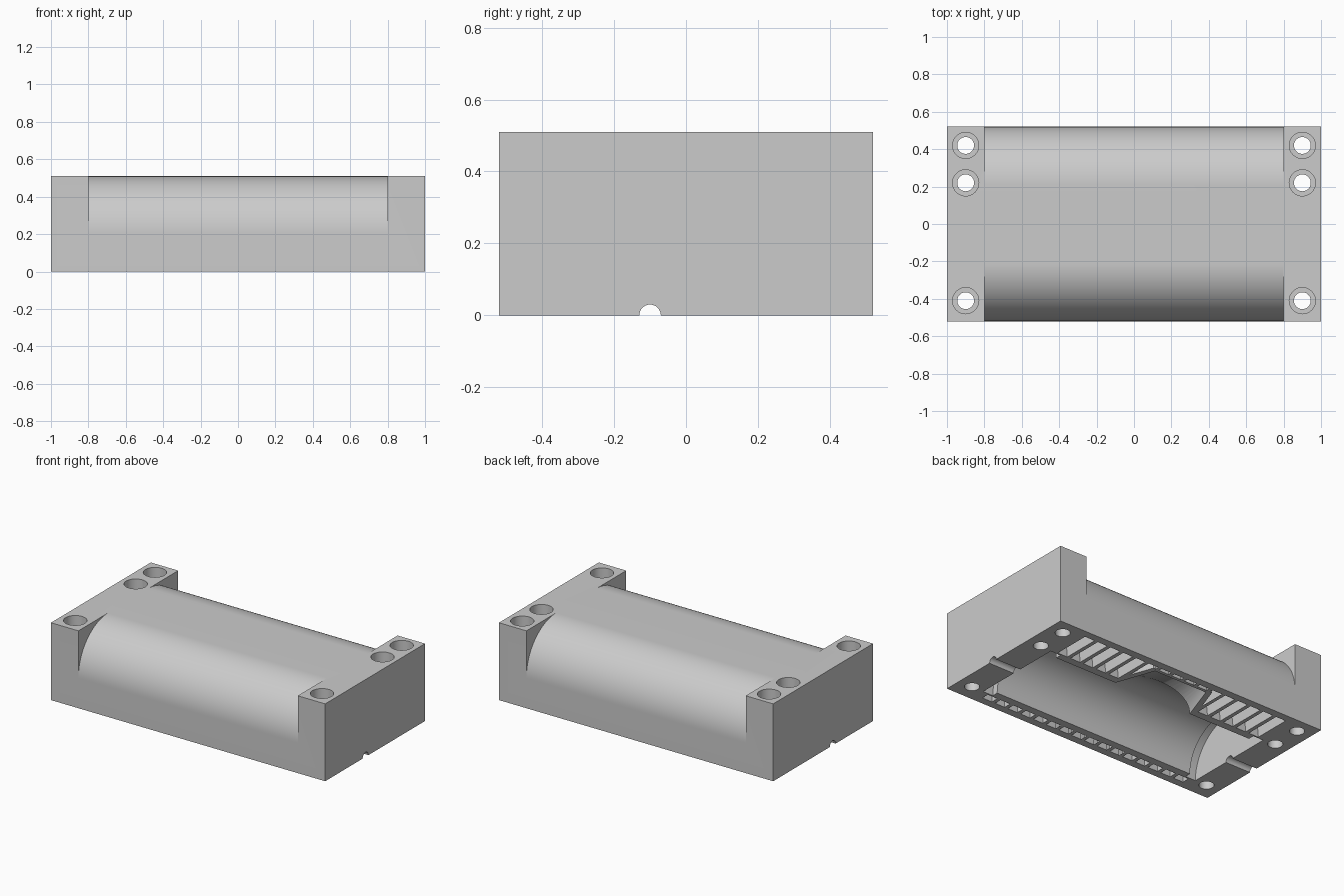
import bpy, bmesh, math
from mathutils import Matrix, Vector

cube = bpy.data.objects.get("Cube")
if cube:
    bpy.data.objects.remove(cube, do_unlink=True)

# Main dimensions
W, D, H = 1.0, 0.52, 0.51      # half width, half depth, height
AXIS_Y = -0.10                 # cavity axis
ROUND = 0.31                   # shoulder radius
WALL = 0.05                    # skin thickness around the rib bays


def make_object(name, bm):
    bmesh.ops.recalc_face_normals(bm, faces=bm.faces)
    mesh = bpy.data.meshes.new(name)
    bm.to_mesh(mesh)
    bm.free()
    ob = bpy.data.objects.new(name, mesh)
    bpy.context.collection.objects.link(ob)
    return ob


def add_prism(bm, profile, x0, x1):
    """Extrude a (y, z) profile along x."""
    face = bm.faces.new([bm.verts.new((x0, y, z)) for y, z in profile])
    new = bmesh.ops.extrude_face_region(bm, geom=[face])["geom"]
    verts = [v for v in new if isinstance(v, bmesh.types.BMVert)]
    bmesh.ops.translate(bm, verts=verts, vec=(x1 - x0, 0, 0))


def add_cone(bm, start, end, r0, r1, segments=48, flatten=1.0):
    """Cylinder or cone between two points, optionally flattened in z."""
    a, b = Vector(start), Vector(end)
    turn = (b - a).to_track_quat("Z", "Y").to_matrix().to_4x4()
    place = Matrix.Translation((a + b) / 2) @ Matrix.Diagonal((1, 1, flatten, 1)) @ turn
    bmesh.ops.create_cone(bm, cap_ends=True, segments=segments, radius1=r0,
                          radius2=r1, depth=(b - a).length, matrix=place)


def arc(cy, cz, r, a0, a1, n=24):
    angles = [math.radians(a0 + (a1 - a0) * i / n) for i in range(n + 1)]
    return [(cy + r * math.cos(a), cz + r * math.sin(a)) for a in angles]


def cut(target, cutter):
    cutter.hide_render = True
    mod = target.modifiers.new("cut", "BOOLEAN")
    mod.operation, mod.solver, mod.object = "DIFFERENCE", "EXACT", cutter
    bpy.ops.object.select_all(action="DESELECT")
    bpy.context.view_layer.objects.active = target
    target.select_set(True)
    bpy.ops.object.modifier_apply(modifier=mod.name)
    bpy.data.objects.remove(cutter, do_unlink=True)


# Solid block
bm = bmesh.new()
add_prism(bm, [(-D, 0), (D, 0), (D, H), (-D, H)], -W, W)
block = make_object("mould_block", bm)

# Rounded long shoulders between the end blocks
bm = bmesh.new()
for side in (-1, 1):
    curve = arc(D - ROUND, H - ROUND, ROUND, 0, 90, 32)
    outline = curve + [(D - ROUND, H + 0.1), (D + 0.1, H + 0.1), (D + 0.1, H - ROUND)]
    add_prism(bm, [(side * y, z) for y, z in outline], -0.8, 0.8)
cut(block, make_object("shoulder_cutter", bm))

# Rib bays: arched pockets between the cavity shell and the outer skin
inner_d, inner_r = D - WALL, ROUND - WALL
right = arc(D - ROUND, H - ROUND, inner_r, 0, 90, 12)
left = [(-y, z) for y, z in reversed(right)]
bay = ([(inner_d, -0.1)] + right + left + [(-inner_d, -0.1), (AXIS_Y - 0.32, -0.1)]
       + arc(AXIS_Y, 0, 0.32, 180, 0, 32) + [(AXIS_Y + 0.32, -0.1)])
bm = bmesh.new()
bays, span = 16, 0.77
pitch = (2 * span + 0.025) / bays
for i in range(bays):
    x = -span + i * pitch
    add_prism(bm, bay, x, x + pitch - 0.025)
bays_cutter = make_object("bay_cutter", bm)

# Keep a shell of material around the spout
bm = bmesh.new()
add_cone(bm, (0, 0, 0), (0, 0.445, 0), 0.385, 0.225, flatten=0.8)
cut(bays_cutter, make_object("spout_shell", bm))
cut(block, bays_cutter)

# Cylindrical cavity
bm = bmesh.new()
add_cone(bm, (-0.78, AXIS_Y, 0), (0.78, AXIS_Y, 0), 0.27, 0.27, 96)
cut(block, make_object("cavity_cutter", bm))

# Wider flange recess at each end of the cavity
bm = bmesh.new()
for side in (-1, 1):
    add_cone(bm, (side * 0.74, AXIS_Y, 0), (side * 0.815, AXIS_Y, 0), 0.31, 0.31, 96)
cut(block, make_object("flange_cutter", bm))

# Tapered spout opening into the cavity
bm = bmesh.new()
add_cone(bm, (0, 0, 0), (0, 0.425, 0), 0.345, 0.195, 64, flatten=0.75)
cut(block, make_object("spout_cutter", bm))

# Axial groove through both ends
bm = bmesh.new()
add_cone(bm, (-1.1, AXIS_Y, 0), (1.1, AXIS_Y, 0), 0.03, 0.03, 32)
cut(block, make_object("groove_cutter", bm))

# Bolt holes with counterbores from the top
for name, radius, low in (("bolt_cutter", 0.045, -0.1), ("counterbore_cutter", 0.07, 0.15)):
    bm = bmesh.new()
    for x in (-0.9, 0.9):
        for y in (-0.41, 0.22, 0.42):
            add_cone(bm, (x, y, low), (x, y, 0.6), radius, radius, 40)
    cut(block, make_object(name, bm))

# Single grey finish
grey = bpy.data.materials.new("light_grey")
grey.use_nodes = True
colour = (0.6, 0.6, 0.6, 1)
grey.diffuse_color = colour
grey.node_tree.nodes["Principled BSDF"].inputs["Base Color"].default_value = colour
block.data.materials.clear()
block.data.materials.append(grey)
for poly in block.data.polygons:
    poly.material_index = 0

bpy.ops.object.select_all(action="DESELECT")
block.select_set(True)
bpy.context.view_layer.objects.active = block
bpy.ops.object.shade_smooth_by_angle(angle=math.radians(30))
